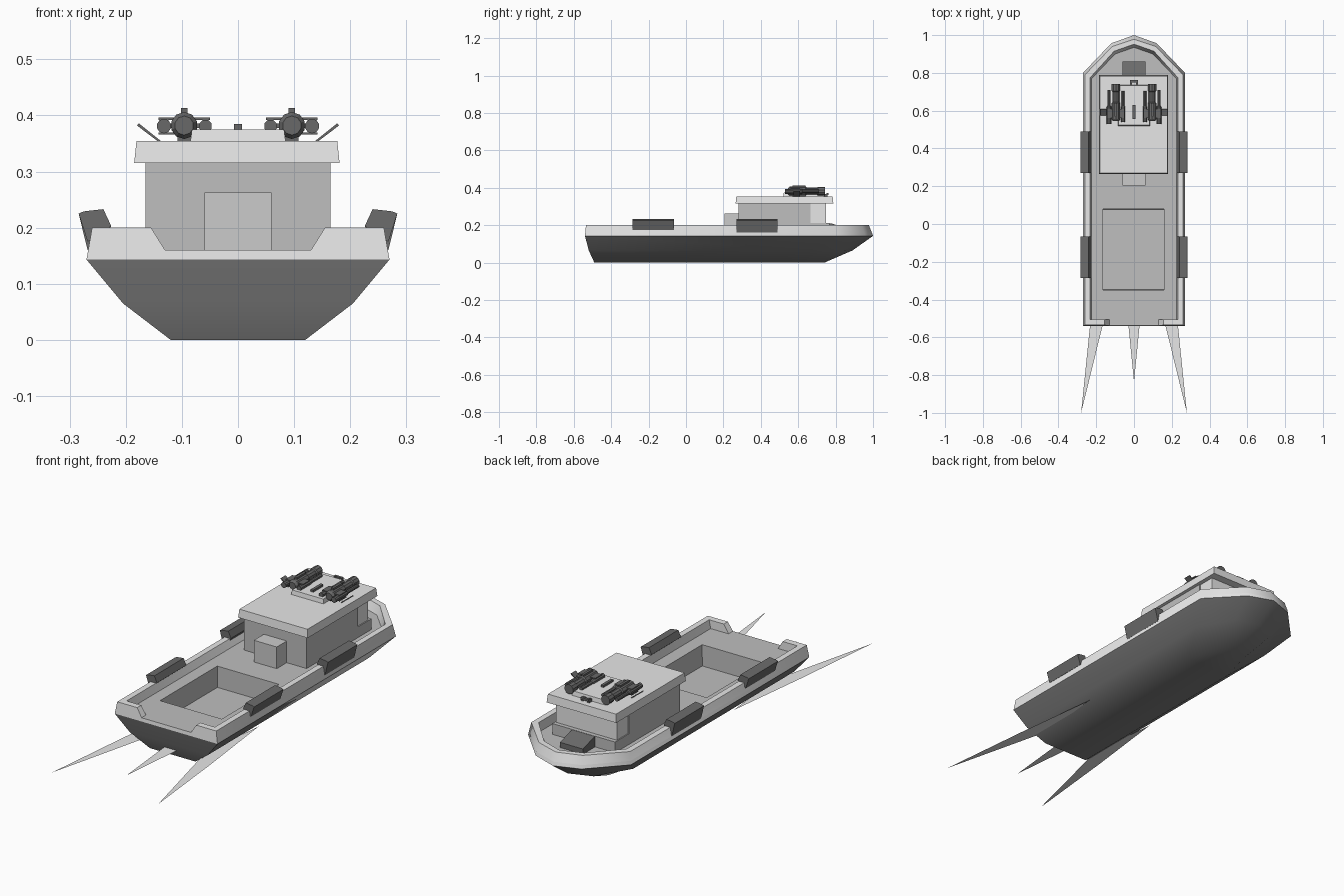
import bpy, bmesh, math
from mathutils import Matrix, Vector

if "Cube" in bpy.data.objects:
    bpy.data.objects.remove(bpy.data.objects["Cube"])


def mat(name, v):
    m = bpy.data.materials.new(name)
    m.diffuse_color = (v, v, v, 1)
    m.use_nodes = True
    m.node_tree.nodes["Principled BSDF"].inputs["Base Color"].default_value = m.diffuse_color
    return m


LIGHT = mat("light grey", 0.8)
DECK = mat("mid grey", 0.52)
DOOR = mat("door grey", 0.6)
HULL = mat("dark hull grey", 0.2)
FENDER = mat("fender grey", 0.15)
GUN = mat("gunmetal", 0.14)


def finish(bm, name, *mats, smooth=None, recalc=True):
    if recalc:
        bmesh.ops.recalc_face_normals(bm, faces=bm.faces)
    me = bpy.data.meshes.new(name)
    bm.to_mesh(me)
    bm.free()
    for m in mats:
        me.materials.append(m)
    ob = bpy.data.objects.new(name, me)
    bpy.context.collection.objects.link(ob)
    if smooth:
        bpy.ops.object.select_all(action='DESELECT')
        ob.select_set(True)
        bpy.context.view_layer.objects.active = ob
        bpy.ops.object.shade_smooth_by_angle(angle=math.radians(smooth))
    return ob


def loft(bm, rings, caps=(True, True), mi=0):
    """Skin a list of equal-length point rings."""
    vs = [[bm.verts.new(p) for p in r] for r in rings]
    n = len(vs[0])
    for a, b in zip(vs, vs[1:]):
        for i in range(n):
            j = (i + 1) % n
            bm.faces.new((a[i], a[j], b[j], b[i])).material_index = mi
    for cap, ring in zip(caps, (vs[0], vs[-1])):
        if cap:
            bm.faces.new(ring).material_index = mi
    return vs


def rect(x0, x1, y0, y1, z):
    return [(x0, y0, z), (x1, y0, z), (x1, y1, z), (x0, y1, z)]


def box(bm, x0, x1, y0, y1, z0, z1, d=0):
    """Box whose top is smaller by d on each side."""
    loft(bm, [rect(x0, x1, y0, y1, z0), rect(x0 + d, x1 - d, y0 + d, y1 - d, z1)])


def box_obj(name, m, *dims, d=0):
    bm = bmesh.new()
    box(bm, *dims, d=d)
    return finish(bm, name, m)


def tube(bm, x, z, stations, n=10):
    """Turned barrel along y; stations are (y, radius)."""
    loft(bm, [[(x + r * math.cos(2 * math.pi * (i + .5) / n), y,
                z + r * math.sin(2 * math.pi * (i + .5) / n)) for i in range(n)]
              for y, r in stations])


def outline(z, hw, ys, sh, mx, my, tip):
    half = [(-hw, ys, z), (-hw, sh, z), (-mx, my, z)]
    return half + [(0, tip, z)] + [(-x, y, z) for x, y, z in reversed(half)]


# lower hull, open at the top
WIDEST = outline(.143, .27, -.54, .80, .12, .957, 1.0)
EDGE = outline(.16, .267, -.5385, .797, .12, .953, .994)
bm = bmesh.new()
loft(bm, [outline(0, .12, -.49, .53, .075, .69, .74),
          outline(.065, .205, -.52, .69, .11, .85, .89), WIDEST], caps=(True, False))
finish(bm, "lower_hull", HULL, smooth=40)

# light strip under the bulwark
bm = bmesh.new()
loft(bm, [WIDEST, EDGE], caps=(False, False))
finish(bm, "hull_strip", LIGHT, smooth=50)

# deck with sunken well
bm = bmesh.new()
rim = [bm.verts.new(p) for p in EDGE]
for i in range(len(rim)):
    bm.edges.new((rim[i - 1], rim[i]))
well = loft(bm, [rect(-.165, .16, -.35, .08, .16), rect(-.163, .158, -.348, .078, .06)],
            caps=(False, True))
edges = [bm.edges.get((r[i - 1], r[i])) for r in (rim, well[0]) for i in range(len(r))]
bmesh.ops.triangle_fill(bm, use_beauty=True, edges=edges, normal=(0, 0, 1))
bmesh.ops.recalc_face_normals(bm, faces=bm.faces)
if sum(f.normal.z * f.calc_area() for f in bm.faces) < 0:
    bmesh.ops.reverse_faces(bm, faces=bm.faces)
finish(bm, "deck", DECK, recalc=False)

# bulwark, open at the stern
lines = []
for ring, gap in ((EDGE, .13),
                  (outline(.2, .26, -.535, .79, .115, .94, .978), .155),
                  (outline(.2, .232, -.505, .775, .105, .915, .952), .155),
                  (outline(.16, .224, -.505, .77, .1, .9, .935), .13)):
    _, y, z = ring[0]
    lines.append([(-gap, y, z)] + ring + [(gap, y, z)])
bm = bmesh.new()
loft(bm, list(zip(*lines)))
finish(bm, "bulwark", LIGHT, smooth=50)

# fenders hung over the bulwark, two per side
for s, side in ((1, "right"), (-1, "left")):
    for y0, y1, low, pos in ((.27, .49, .16, "bow"), (-.285, -.065, .175, "stern")):
        prof = [(.268, low), (.284, .225), (.275, .229), (.24, .233), (.226, .203), (.235, low + .02)]
        bm = bmesh.new()
        loft(bm, [[(s * x, y, z) for x, z in prof] for y in (y0, y1)])
        finish(bm, f"fender_{pos}_{side}", FENDER)

# cabin
bm = bmesh.new()
box(bm, -.165, .165, .28, .665, .158, .32)
box(bm, -.165, .165, .665, .768, .158, .211)
finish(bm, "cabin", DECK)
box_obj("wraparound_window", LIGHT, -.16, .16, .66, .748, .21, .32)
box_obj("rear_door", DOOR, -.06, .06, .205, .285, .158, .263)
box_obj("roof", LIGHT, -.185, .181, .265, .788, .315, .354, d=.004)
box_obj("roof_platform", LIGHT, -.085, .085, .52, .735, .353, .375, d=.003)

# locker on the foredeck
bm = bmesh.new()
prof = [(.765, .158), (.86, .158), (.86, .185), (.775, .21), (.765, .21)]
loft(bm, [[(x, y, z) for y, z in prof] for x in (-.06, .06)])
finish(bm, "bow_locker", FENDER)

# small fittings on the roof
bm = bmesh.new()
box(bm, -.007, .007, .555, .63, .372, .385)
for x in (-.022, .01):
    box(bm, x, x + .012, .738, .757, .353, .368)
box(bm, -.022, .022, .75, .762, .362, .372)
finish(bm, "roof_fittings", GUN)

# twin gun mounts
for s, side in ((1, "right"), (-1, "left")):
    bm = bmesh.new()
    tube(bm, s * .096, .382, [(.545, .017), (.555, .024), (.64, .024), (.645, .019),
                              (.70, .019), (.705, .023), (.742, .023)], 10)
    tube(bm, s * .132, .381, [(.53, .013), (.62, .013), (.625, .009), (.71, .009)], 10)
    tube(bm, s * .058, .381, [(.54, .012), (.62, .012), (.625, .009), (.705, .009)], 8)
    cx = s * .096
    box(bm, cx - .006, cx + .006, .57, .64, .4, .413)
    box(bm, cx - .012, cx + .012, .57, .64, .352, .365)
    for z in (.368, .394):
        box(bm, cx - .046, cx + .046, .56, .61, z - .002, z + .002)
    box(bm, cx - .04, cx + .04, .58, .6, .378, .386)
    finish(bm, f"gun_{side}", GUN)
    # slanted side plate
    bm = bmesh.new()
    prof = [(.137, .354), (.143, .354), (.18, .382), (.177, .386)]
    loft(bm, [[(s * x, y, z) for x, z in prof] for y in (.575, .61)])
    finish(bm, f"gun_plate_{side}", GUN)

# flat wake streaks running out from the hull sides and stern
wakes = {"middle": [(0, -.835), (.035, -.48), (-.035, -.48)],
         "right": [(.28, -1), (.232, -.53), (.18, -.1), (.145, -.45)],
         "left": [(-.28, -1), (-.145, -.45), (-.18, -.1), (-.232, -.53)]}
for name, pts in wakes.items():
    bm = bmesh.new()
    bm.faces.new([bm.verts.new((x, y, .035)) for x, y in pts])
    finish(bm, f"wake_{name}", LIGHT, recalc=False)
